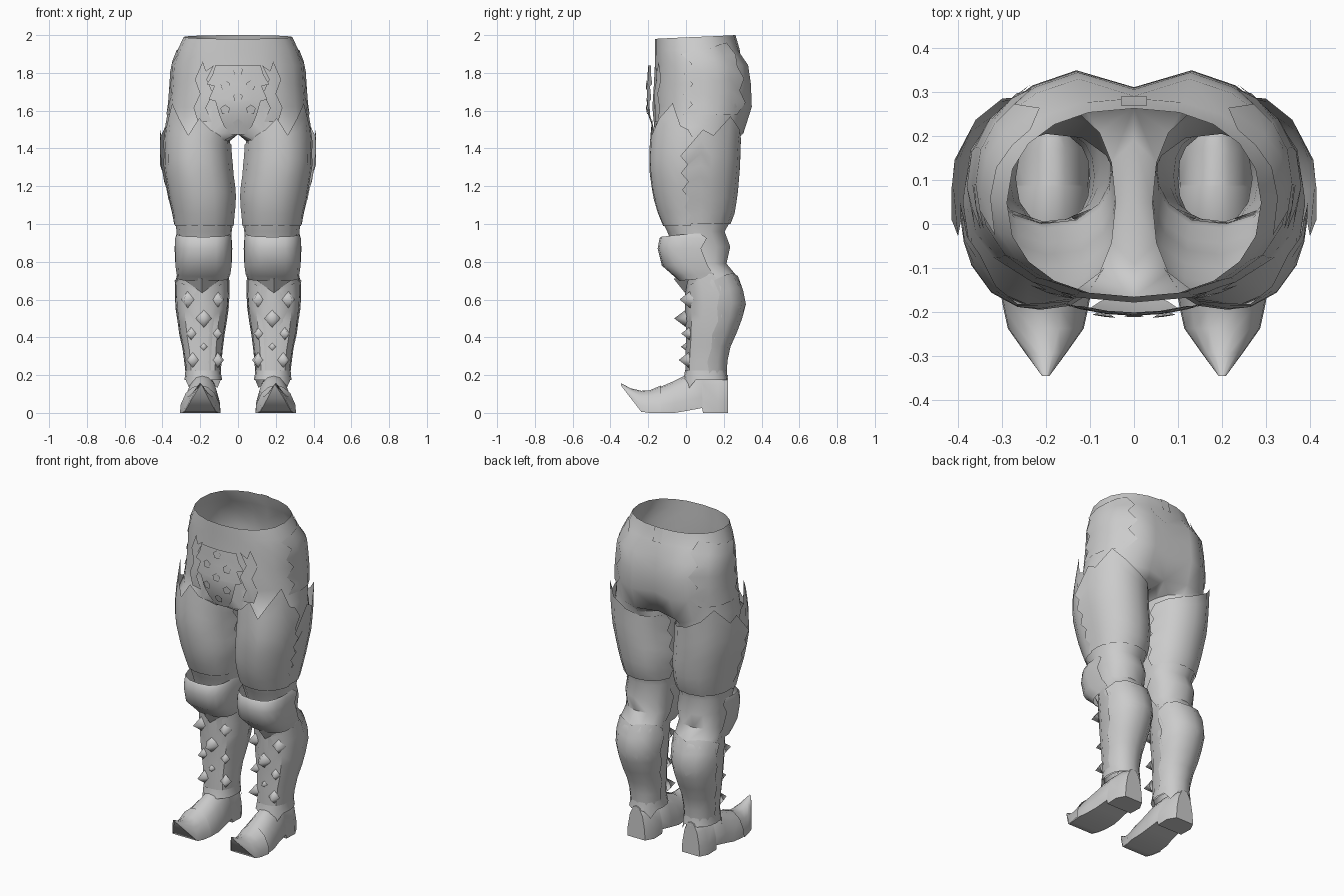
import bpy, bmesh, math
from mathutils import Vector

cube = bpy.data.objects.get("Cube")
if cube:
    bpy.data.objects.remove(cube, do_unlink=True)

grey = bpy.data.materials.new("plain grey")
grey.use_nodes = True
grey.diffuse_color = (0.6, 0.6, 0.6, 1)
grey.node_tree.nodes["Principled BSDF"].inputs["Base Color"].default_value = (0.6, 0.6, 0.6, 1)


def make(name, verts, faces, mirror=True, smooth=40, weld=False):
    """Mesh object, optionally mirrored across x."""
    bm = bmesh.new()
    vs = [bm.verts.new(v) for v in verts]
    for f in faces:
        bm.faces.new([vs[i] for i in f])
    bmesh.ops.recalc_face_normals(bm, faces=bm.faces)
    me = bpy.data.meshes.new(name)
    bm.to_mesh(me)
    bm.free()
    ob = bpy.data.objects.new(name, me)
    bpy.context.collection.objects.link(ob)
    me.materials.append(grey)
    if mirror:
        m = ob.modifiers.new("mirror", 'MIRROR')
        m.use_mirror_merge = weld
        m.merge_threshold = 0.002
    if smooth:
        bpy.ops.object.select_all(action='DESELECT')
        ob.select_set(True)
        bpy.context.view_layer.objects.active = ob
        bpy.ops.object.shade_smooth_by_angle(angle=math.radians(smooth))


def grid_faces(rows, cols, closed=False):
    return [(r * cols + c, r * cols + (c + 1) % cols,
             (r + 1) * cols + (c + 1) % cols, (r + 1) * cols + c)
            for r in range(rows - 1) for c in range(cols if closed else cols - 1)]


def on_section(rows, angle, z, off=0.0, power=0.88):
    """Point on a stack of rounded sections (z, x0, x1, y0, y1); angle 0 is front, 90 outward."""
    z_in = min(max(z, rows[-1][0]), rows[0][0])
    for a, b in zip(rows, rows[1:]):
        if b[0] <= z_in <= a[0]:
            t = (a[0] - z_in) / (a[0] - b[0])
            x0, x1, y0, y1 = [p + (q - p) * t for p, q in zip(a[1:], b[1:])]
            break
    s, c = math.sin(math.radians(angle)), math.cos(math.radians(angle))
    s = math.copysign(abs(s) ** power, s)
    c = math.copysign(abs(c) ** power, c)
    return Vector(((x0 + x1) / 2 + ((x1 - x0) / 2 + off) * s,
                   (y0 + y1) / 2 - ((y1 - y0) / 2 + off) * c, z))


def plate(name, rows, top, bottom, off, steps=8, jag=0.0, flare=0.0):
    """Thin shell over a section stack; top is a jagged list of (angle, z), flared on the outer side."""
    verts = []
    for r in range(steps):
        t = r / (steps - 1)
        for i, (a, z) in enumerate(top):
            edge = jag * (1 if r % 2 else -1) if i in (0, len(top) - 1) else 0
            lift = flare * (1 - t) ** 2 * max(0, math.sin(math.radians(a)))
            verts.append(on_section(rows, a + edge, z + (bottom - z) * t, off + lift))
    make(name, verts, grid_faces(steps, len(top)))


# Section stacks: z, inner x, outer x, front y, back y
HIP = [(2.0, -.288, .288, -.165, .262), (1.92, -.32, .32, -.165, .285), (1.84, -.352, .352, -.165, .34),
       (1.74, -.358, .358, -.17, .355), (1.62, -.367, .367, -.178, .36), (1.52, -.385, .385, -.165, .315)]
LEG = [(1.65, .03, .365, -.165, .3), (1.44, .042, .388, -.185, .282), (1.3, .032, .388, -.19, .278),
       (1.15, .015, .362, -.17, .265), (1.03, .024, .335, -.135, .245), (.96, .033, .325, -.1, .205),
       (.88, .04, .32, -.07, .235), (.79, .045, .315, -.045, .215), (.73, .05, .322, -.01, .265),
       (.69, .05, .33, 0, .287), (.56, .054, .325, 0, .313), (.42, .076, .305, .005, .26),
       (.32, .09, .283, .003, .215), (.18, .1, .268, 0, .207)]

# Trousers: open half hips running into one leg, then mirrored
ARC, CROTCH = 11, 3
N = ARC + CROTCH
verts, faces = [], []
for z, *_ in HIP:
    for k in range(ARC):
        a = 180 * k / (ARC - 1)
        front = math.cos(math.radians(a))
        p = on_section(HIP, a, z)
        if z < 1.9 and k == ARC - 1:
            p.y -= 0.05          # cleft between the buttocks
        if z < 1.55:
            p.z -= 0.04 * abs(front)
        if z > 1.95:
            p.z -= 0.01 * (1 + front)
        verts.append(p)
faces += grid_faces(len(HIP), ARC)
base = (len(HIP) - 1) * ARC
for y in (.19, .05, -.09):
    verts.append(Vector((0, y, 1.475)))
for z, *_ in LEG[1:]:
    for k in range(N):
        a = -50 + 280 * k / (ARC - 1) if k < ARC else 230 + 20 * (k - ARC + 1)
        verts.append(on_section(LEG, a, z))
faces += [tuple(f + base for f in q) for q in grid_faces(len(LEG), N, True)]
make("trousers", verts, faces, weld=True, smooth=50)

# Thigh shells with torn edges
plate("thigh_front_plate", LEG,
      [(-85, 1.42), (-60, 1.44), (-38, 1.47), (-18, 1.5), (0, 1.56), (14, 1.47), (35, 1.56),
       (58, 1.64), (72, 1.52), (86, 1.5)], .99, .006, 9, 4)
plate("thigh_back_plate", LEG,
      [(80, 1.36), (96, 1.5), (108, 1.47), (130, 1.57), (155, 1.5), (180, 1.45), (205, 1.42),
       (230, 1.41), (255, 1.4)], 1.0, .008, 9, 4, .024)
# Hip shells
plate("hip_plate", HIP,
      [(75, 1.9), (90, 1.92), (105, 1.93), (120, 1.95), (138, 1.96)], 1.58, .005, 7, 5)
plate("front_hip_strip", HIP, [(21, 1.84), (25, 1.81), (29, 1.86), (33, 1.84)], 1.54, .008, 5, 3)

# Front guard with zigzag sides, bulging forward
def guard_y(x, z):
    return -.2 - .008 * math.cos((z - 1.65) * 8) + .3 * max(0, 1.6 - z) + 1.0 * x * x

widths = [(1.84, .12), (1.79, .135), (1.74, .165), (1.73, .125), (1.66, .155), (1.65, .12),
          (1.58, .1), (1.52, .075), (1.475, .035)]
verts = [(w * t, guard_y(w * t, z), z) for z, w in widths for t in (-1, -.5, 0, .5, 1)]
make("front_guard", verts, grid_faces(len(widths), 5), mirror=False)

# Five-sided studs on the guard
for i, (x, z) in enumerate([(0, 1.81), (.068, 1.735), (0, 1.67), (.068, 1.605), (0, 1.53)]):
    ring = []
    for k in range(5):
        a = math.radians(90 + 72 * k)
        px, pz = x + .027 * math.cos(a), z + .027 * math.sin(a)
        ring.append((px, guard_y(px, pz) - .007, pz))
    make(f"guard_stud_{i + 1}", ring, [range(5)], mirror=x > 0, smooth=0)

# Belt loop at the back
verts = [(x, y, z) for z, y in ((2.0, .267), (1.96, .277), (1.92, .29)) for x in (-.028, .028)]
make("belt_loop", verts, grid_faces(3, 2), mirror=False)

# Knee pads with swept-back sides, ending in a point over the shin
KNEE = [(.95, .04, .325, -.115, .23), (.925, .032, .334, -.14, .25), (.87, .03, .336, -.15, .25),
        (.78, .032, .333, -.128, .25), (.735, .04, .325, -.085, .23), (.71, .05, .32, -.04, .22)]
reach = [92, 100, 94, 100, 108, 112]
verts = []
for (z, *_), end in zip(KNEE, reach):
    for k in range(11):
        a = end * (k / 5 - 1)
        bend = math.cos(math.radians(a))
        drop = .018 * bend if z > .94 else .012 * bend if z < .75 else 0
        verts.append(on_section(KNEE, a, z - drop, 0, .72))
make("knee_pad", verts, grid_faces(len(KNEE), 11), smooth=65)
make("knee_point", [(.06, .02, .73), (.19, -.065, .71), (.32, .02, .73), (.19, -.005, .635)],
     [(0, 1, 3), (1, 2, 3)], smooth=60)

# Shin and calf shells
plate("shin_plate", LEG, [(-100, .74), (-70, .71), (-40, .68), (0, .64), (40, .68), (70, .71),
                          (100, .74)], .2, .005, 8, 3)
plate("calf_plate", LEG, [(95, .7), (120, .73), (150, .74), (180, .725), (210, .74), (240, .73),
                          (265, .7)], .2, .007, 8, 3)

# Four-sided spikes down the shin
spikes = [(.265, .6, .04), (.108, .6, .038), (.182, .5, .042), (.248, .42, .028), (.108, .42, .028),
          (.182, .35, .02), (.24, .28, .034), (.106, .28, .034)]
for i, (x, z, r) in enumerate(spikes):
    u = max(-.95, min(.95, (x - .19) / .115))
    out = Vector((.55 * u, -1, 0)).normalized()
    side = out.cross(Vector((0, 0, 1)))
    mid = Vector((x, .005 + .05 * u * u, z))
    corners = [mid + side * r, mid + Vector((0, 0, r * 1.2)), mid - side * r, mid - Vector((0, 0, r * 1.2))]
    make(f"shin_spike_{i + 1}", corners + [mid + out * r * 1.6],
         [(k, (k + 1) % 4, 4) for k in range(4)], smooth=100)

# Jagged ankle cuff
cuff = []
for k in range(16):
    a = 360 * k / 16
    cuff += [on_section(LEG, a, .225, .006),
             on_section(LEG, a, .2, .01),
             on_section(LEG, a, .13 if k % 8 == 2 else .175, .016)]
faces = [(k * 3 + j, (k + 1) % 16 * 3 + j, (k + 1) % 16 * 3 + j + 1, k * 3 + j + 1)
         for k in range(16) for j in range(2)]
make("ankle_cuff", cuff, faces, smooth=30)

# Boots: sections along y (y, sole z, top z, half width), curled toe and stepped heel
BOOT = [(-.343, .146, .152, .004), (-.29, .077, .125, .043), (-.235, .006, .112, .082),
        (-.19, 0, .115, .092), (-.13, 0, .14, .103), (-.06, 0, .17, .1), (0, .01, .2, .092),
        (.085, .026, .21, .085), (.09, 0, .21, .085), (.17, 0, .21, .088), (.222, 0, .2, .06)]
shape = [(-1, 0), (-.97, .3), (-.72, .72), (-.35, .95), (0, 1), (.35, .95), (.72, .72), (.97, .3), (1, 0)]
verts = [(.2 - .012 * max(0, z1 - .12) / .08 + w * sx, y, z0 + (z1 - z0) * sz)
         for y, z0, z1, w in BOOT for sx, sz in shape]
n = len(shape)
make("boot", verts, grid_faces(len(BOOT), n, True) + [range(n), range(len(verts) - n, len(verts))], smooth=45)

# Toe cap overlay
verts = [(.2 + (w + .004) * sx, y - .002, z0 + (z1 - z0 + .005) * sz)
         for y, z0, z1, w in BOOT[:5] for sx, sz in shape]
make("toe_cap", verts, grid_faces(5, n), smooth=60)
